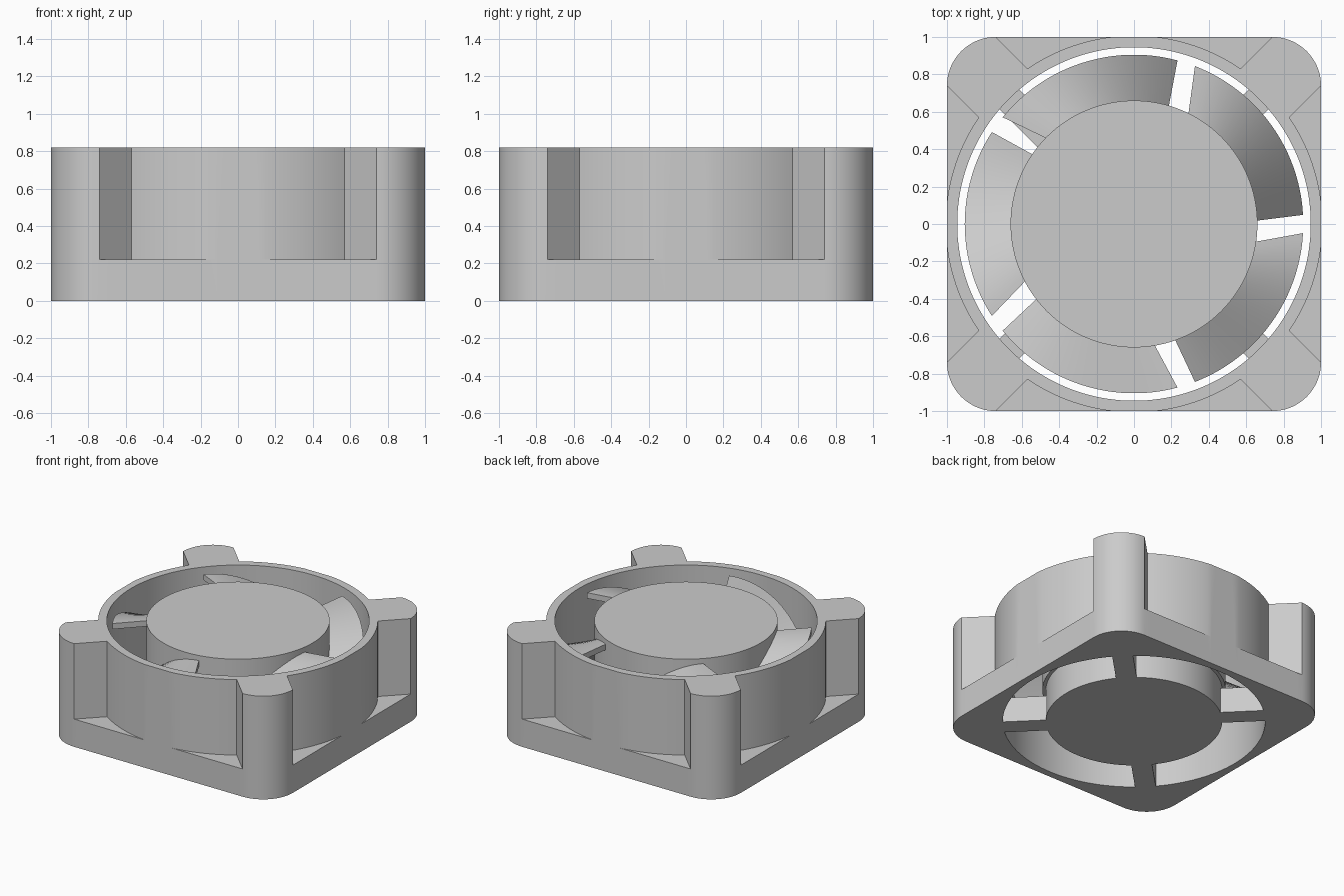
import bpy, bmesh
from math import cos, sin, pi, radians, hypot
from mathutils import Matrix, Vector

if "Cube" in bpy.data.objects:
    bpy.data.objects.remove(bpy.data.objects["Cube"], do_unlink=True)

HEIGHT, FLANGE = 0.82, 0.22
BORE, RING = 0.945, 1.007
CORNER = 0.26
HUB, STATOR_TOP = 0.66, 0.26

grey = bpy.data.materials.new("plain_grey")
grey.use_nodes = True
grey.diffuse_color = (0.6, 0.6, 0.6, 1)
grey.node_tree.nodes["Principled BSDF"].inputs["Base Color"].default_value = grey.diffuse_color


def finish(name, bm):
    """Clean the mesh, make an object and smooth its curved faces."""
    bmesh.ops.remove_doubles(bm, verts=bm.verts, dist=1e-5)
    bmesh.ops.recalc_face_normals(bm, faces=bm.faces)
    mesh = bpy.data.meshes.new(name)
    bm.to_mesh(mesh)
    bm.free()
    mesh.materials.append(grey)
    obj = bpy.data.objects.new(name, mesh)
    bpy.context.collection.objects.link(obj)
    bpy.ops.object.select_all(action="DESELECT")
    obj.select_set(True)
    bpy.context.view_layer.objects.active = obj
    bpy.ops.object.shade_smooth_by_angle(angle=radians(25))
    return obj


def bridge(bm, a, b):
    for i in range(len(a)):
        j = (i + 1) % len(a)
        bm.faces.new((a[i], a[j], b[j], b[i]))


def cylinder(name, radius, z0, z1):
    bm = bmesh.new()
    bmesh.ops.create_cone(bm, cap_ends=True, segments=128, radius1=radius, radius2=radius,
                          depth=z1 - z0, matrix=Matrix.Translation((0, 0, (z0 + z1) / 2)))
    return finish(name, bm)


# Outlines of one side: round wall, then the rounded corner post
side_upper, side_lower = [], []
wall_end = pi / 4 - radians(10.53)
for i in range(33):
    a = wall_end * (i / 16 - 1)
    x, y = RING * cos(a), RING * sin(a)
    side_upper.append((min(x, 1), y))
    side_lower.append((1, y / x))
for i in range(17):
    a = pi / 2 * i / 16
    p = (1 - CORNER + CORNER * cos(a), 1 - CORNER + CORNER * sin(a))
    side_upper.append(p)
    side_lower.append(p)


def all_sides(points):
    return [Matrix.Rotation(k * pi / 2, 2) @ Vector(p) for k in range(4) for p in points]


# Housing: square flange, round duct and four corner posts
upper, lower = all_sides(side_upper), all_sides(side_lower)
bore = [p.normalized() * BORE for p in lower]
bm = bmesh.new()
stations = [(bore, 0), (lower, 0), (lower, FLANGE), (upper, FLANGE), (upper, HEIGHT), (bore, HEIGHT)]
rings = [[bm.verts.new((p.x, p.y, z)) for p in outline] for outline, z in stations]
for i, ring in enumerate(rings):
    bridge(bm, ring, rings[(i + 1) % len(rings)])
bmesh.ops.dissolve_degenerate(bm, dist=1e-5, edges=bm.edges)
finish("housing", bm)

# Motor mount and rotor hub
cylinder("motor_mount", 0.635, 0, STATOR_TOP)
cylinder("rotor_hub", HUB, STATOR_TOP, HEIGHT)

# Diagonal support spokes
for k in range(4):
    bm = bmesh.new()
    bmesh.ops.create_cube(bm, size=1, matrix=Matrix.Rotation(pi / 4 + k * pi / 2, 4, "Z")
                          @ Matrix.Translation((0.78, 0, 0.1)) @ Matrix.Diagonal((0.35, 0.15, 0.2, 1)))
    finish(f"spoke_{k + 1}", bm)


# Curved fan blades, steep at the low end and flatter at the high end
def blade(name, turn):
    bm = bmesh.new()
    sections = []
    for i in range(25):
        t = i / 24
        inner = turn + radians(1.4 + 61.8 * t)
        outer = turn + radians(3.1 + 65.8 * t)
        z = 0.28 + 0.5 * sin(t * pi / 2)
        corners = [(0.64, inner, z), (0.905, outer, z), (0.905, outer, z - 0.045), (0.64, inner, z - 0.045)]
        sections.append([bm.verts.new((r * cos(a), r * sin(a), h)) for r, a, h in corners])
    for a, b in zip(sections, sections[1:]):
        bridge(bm, a, b)
    bm.faces.new(sections[0])
    bm.faces.new(sections[-1])
    finish(name, bm)


for k in range(5):
    blade(f"blade_{k + 1}", k * 2 * pi / 5)
